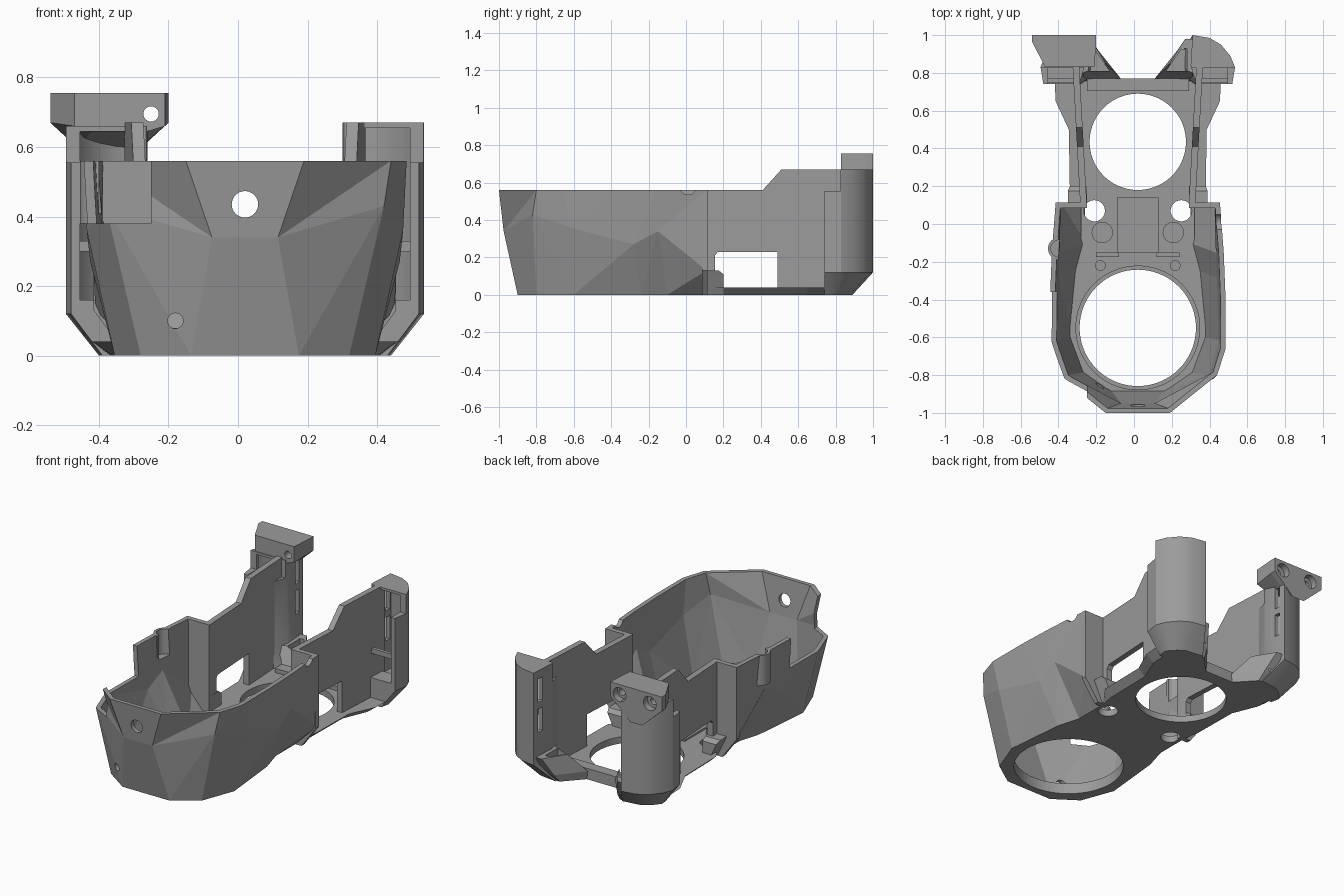
import bpy, bmesh, math

if "Cube" in bpy.data.objects:
    bpy.data.objects.remove(bpy.data.objects["Cube"])

CX = 0.02  # the housing is mirrored about this x
mat = bpy.data.materials.new("matte grey plastic")
mat.diffuse_color = (0.33, 0.33, 0.33, 1)
mat.use_nodes = True
mat.node_tree.nodes["Principled BSDF"].inputs["Base Color"].default_value = mat.diffuse_color


def make(name, verts, faces, fix=True):
    me = bpy.data.meshes.new(name)
    me.from_pydata(verts, [], faces)
    if fix:
        bm = bmesh.new()
        bm.from_mesh(me)
        bmesh.ops.recalc_face_normals(bm, faces=bm.faces)
        bm.to_mesh(me)
        bm.free()
    ob = bpy.data.objects.new(name, me)
    bpy.context.collection.objects.link(ob)
    me.materials.append(mat)
    return ob


def loft(name, rings):
    n = len(rings[0])
    verts = [p for r in rings for p in r]
    faces = [tuple(range(n)), tuple(range(len(verts) - n, len(verts)))]
    for k in range(len(rings) - 1):
        for i in range(n):
            j = (i + 1) % n
            faces.append((k * n + i, k * n + j, (k + 1) * n + j, (k + 1) * n + i))
    return make(name, verts, faces)


def prism(name, poly, z0, z1):
    return loft(name, [[(x, y, z) for x, y in poly] for z in (z0, z1)])


def box(name, x0, x1, y0, y1, z0, z1):
    return prism(name, [(x0, y0), (x1, y0), (x1, y1), (x0, y1)], z0, z1)


def cyl(name, c, r, depth, axis="z", n=48):
    ends = []
    for d in (-depth / 2, depth / 2):
        ring = []
        for i in range(n):
            a = 2 * math.pi * i / n
            u, v = r * math.cos(a), r * math.sin(a)
            o = {"z": (u, v, d), "y": (u, d, v), "x": (d, u, v)}[axis]
            ring.append(tuple(c[k] + o[k] for k in range(3)))
        ends.append(ring)
    return loft(name, ends)


def apply(ob, mod):
    bpy.context.view_layer.objects.active = ob
    bpy.ops.object.modifier_apply(modifier=mod.name)


def cut(ob, *cutters):
    for c in cutters:
        m = ob.modifiers.new("cut", "BOOLEAN")
        m.operation, m.solver, m.object = "DIFFERENCE", "EXACT", c
        apply(ob, m)
        bpy.data.objects.remove(c)


def smooth(ob):
    bpy.ops.object.select_all(action="DESELECT")
    ob.select_set(True)
    bpy.context.view_layer.objects.active = ob
    bpy.ops.object.shade_smooth_by_angle(angle=math.radians(30))


def side(poly, s):
    return [(CX + s * p[0],) + tuple(p[1:]) for p in poly]


# Faceted front bowl: three half outlines, mirrored and joined around the front
low = [(0.155, -0.9, 0), (0.30, -0.8, 0), (0.375, -0.6, 0),
       (0.34, -0.24, 0), (0.30, -0.1, 0), (0.30, 0.11, 0)]
mid = [(0.095, -0.975, 0.34), (0.40, -0.82, 0.43), (0.455, -0.62, 0.36),
       (0.445, -0.28, 0.27), (0.44, -0.15, 0.34), (0.43, 0.11, 0.13)]
top = [(0.17, -1, 0.56), (0.42, -0.8, 0.56), (0.465, -0.66, 0.56),
       (0.465, -0.4, 0.56), (0.455, -0.15, 0.56), (0.435, 0.11, 0.56)]
verts, faces = [], []
for ring in (low, mid, top):
    verts += side(ring[::-1], -1) + side(ring, 1)
for k in range(2):
    for i in range(11):
        a, b, c, d = k * 12 + i, k * 12 + i + 1, (k + 1) * 12 + i + 1, (k + 1) * 12 + i
        outward = (i > 5) != (k == 0 and i in (3, 7))
        faces += [(a, b, c), (a, c, d)] if outward else [(a, b, d), (b, c, d)]
bowl = make("front_bowl", verts, faces, fix=False)
m = bowl.modifiers.new("wall", "SOLIDIFY")
m.thickness, m.offset = 0.027, -1
apply(bowl, m)
for v in bowl.data.vertices:  # level the rim and the foot
    v.co.z = 0.56 if v.co.z > 0.52 else 0 if v.co.z < 0.04 else v.co.z
cut(bowl,
    box("corner_notch", -0.7, -0.25, -1.2, -0.36, 0.38, 0.9),
    cyl("front_hole", (CX, -0.98, 0.435), 0.038, 0.3, "y"),
    cyl("small_hole", (-0.18, -0.9, 0.1), 0.022, 0.3, "y"),
    cyl("rim_dip", (0.45, 0.01, 0.58), 0.045, 0.3, "x"),
    cyl("boss_pocket", (-0.395, -0.13, 0.52), 0.045, 0.22))

# Half-round cable bulge on the left wall
bulge = cyl("cable_bulge", (-0.395, -0.13, 0.47), 0.06, 0.18)
cut(bulge, cyl("pocket", (-0.395, -0.13, 0.52), 0.045, 0.22),
    box("inner_half", -0.40, -0.2, -0.3, 0.1, 0.3, 0.7))
smooth(bulge)

# Base plate with the two large openings and the mounting holes
half = [p[:2] for p in low] + [(0.36, 0.2), (0.365, 0.5), (0.435, 0.65), (0.44, 0.77)]
full = side(half, 1) + side(half[::-1], -1)
foot = [(CX + (x - CX) * (0.88 if y > 0.15 else 1), y) for x, y in full]
plate = loft("base_plate", [[(x, y, 0) for x, y in foot], [(x, y, 0.04) for x, y in full]])
cut(plate,
    cyl("front_opening", (CX, -0.55, 0), 0.308, 0.3, n=72),
    cyl("rear_opening", (CX, 0.435, 0), 0.255, 0.3, n=72),
    *[cyl("screw_hole", (CX + s * 0.23, 0.07, 0), 0.056, 0.3) for s in (1, -1)])

# Raised details on the plate
box("centre_pad", CX - 0.11, CX + 0.11, -0.15, 0.14, 0.035, 0.05)
box("rear_bar", CX - 0.27, CX + 0.27, 0.705, 0.77, 0.03, 0.065)
lip = cyl("front_lip", (CX, -0.55, 0.05), 0.33, 0.03, n=72)
cut(lip, cyl("lip_opening", (CX, -0.55, 0.05), 0.308, 0.2, n=72))

plan = [(0.31, 0.74), (0.50, 0.74), (0.515, 0.83), (0.49, 0.89), (0.44, 0.95),
        (0.38, 0.985), (0.29, 1.0), (0.28, 0.84)]
foot = [(0.30, 0.74), (0.41, 0.74), (0.42, 0.79), (0.40, 0.82), (0.37, 0.85),
        (0.33, 0.875), (0.22, 0.89), (0.22, 0.80)]
void = [(0.33, 0.845), (0.485, 0.845), (0.465, 0.885), (0.42, 0.93),
        (0.37, 0.96), (0.315, 0.97), (0.305, 0.85)]
wall = [(0.11, 0.03), (0.11, 0.56), (0.41, 0.56), (0.51, 0.67), (0.86, 0.67), (0.86, 0.03),
        (0.49, 0.03), (0.49, 0.23), (0.17, 0.23), (0.155, 0.21), (0.155, 0.03)]
jog = [(0.27, 0), (0.34, 0), (0.435, 0.13), (0.435, 0.56), (0.27, 0.56)]

for s, tag in ((1, "right"), (-1, "left")):
    # Rear side wall, leaning outwards towards the back
    loft(tag + "_rear_wall",
         [side([(0.27 + 0.055 * (y - 0.11) + t, y, z) for y, z in wall], s) for t in (0, 0.035)])

    # Step between bowl and rear wall
    loft(tag + "_step", [side([(x, y, z) for x, z in jog], s) for y in (0.085, 0.115)])
    loft(tag + "_step_foot", [
        side([(0.27, 0.11, z), (x, 0.11, z), (x, y, z), (0.27, y, z)], s)
        for x, y, z in ((0.31, 0.2, 0.005), (0.36, 0.2, 0.11), (0.37, 0.175, 0.13))])

    # Hollow rounded post: low front flange, front window and two inner slots
    h = 0.67 if s > 0 else 0.66
    post = loft(tag + "_post",
                [side([(x, y, 0) for x, y in foot], s)]
                + [side([(x, y, z) for x, y in plan], s) for z in (0.12, h)])
    cut(post, prism("void", side(void, s), 0.12, h - 0.015),
        prism("above_flange", side([(0.2, 0.6), (0.6, 0.6), (0.6, 0.825), (0.2, 0.825)], s), 0.555, 1),
        prism("window", side([(0.34, 0.7), (0.475, 0.7), (0.475, 0.86), (0.34, 0.86)], s),
              0.16, h - 0.015),
        *[prism("slot", side([(0.2, 0.92), (0.33, 0.92), (0.33, 0.96), (0.2, 0.96)], s),
                z, z + 0.14) for z in (0.3, 0.48)])
    smooth(post)
    prism(tag + "_window_bar", side([(0.33, 0.75), (0.48, 0.75), (0.48, 0.77), (0.33, 0.77)], s),
          0.30, 0.33)

    # Sloping outlet at the foot of the post
    duct = loft(tag + "_outlet", [
        side([(0.07, 0.74, 0), (0.28, 0.74, 0), (0.28, 0.88, 0), (0.2, 0.88, 0)], s),
        side([(0.09, 0.77, 0.05), (0.29, 0.76, 0.05), (0.29, 0.92, 0.05), (0.21, 0.92, 0.05)], s),
        side([(0.17, 0.85, 0.16), (0.29, 0.80, 0.16), (0.29, 0.98, 0.16), (0.25, 0.98, 0.16)], s)])
    cut(duct, prism("outlet_slot", side([(0.15, 0.81), (0.26, 0.81), (0.26, 0.93), (0.235, 0.93)], s),
                    0.06, 0.3))

    # Round seat and small stud on the floor
    cyl(tag + "_seat", (CX + s * 0.188, -0.045, 0.05), 0.056, 0.06)
    cyl(tag + "_stud", (CX + s * 0.198, -0.22, 0.045), 0.028, 0.05)
    prism(tag + "_floor_rib", side([(0.1, -0.175), (0.22, -0.175), (0.22, -0.15), (0.1, -0.15)], s),
          0.03, 0.07)

# Mounting bracket on top of the left post, with two counterbored holes
back = [(-0.54, 0.755), (-0.2, 0.755), (-0.2, 0.67), (-0.33, 0.55), (-0.41, 0.55), (-0.54, 0.67)]
neck = [(-0.54, 0.755), (-0.2, 0.755), (-0.2, 0.67), (-0.28, 0.60), (-0.46, 0.60), (-0.54, 0.67)]
front = [(-0.47, 0.755), (-0.21, 0.755), (-0.21, 0.66), (-0.26, 0.645), (-0.42, 0.645), (-0.47, 0.66)]
bracket = loft("mount_bracket", [[(x, y, z) for x, z in ring]
                                 for y, ring in ((1.0, back), (0.965, neck), (0.83, front))])
cut(bracket, *[cyl("bore", (x, 1.0, 0.695), 0.042, 0.08, "y") for x in (-0.26, -0.46)],
    cyl("screw", (-0.25, 0.95, 0.695), 0.022, 0.4, "y"),
    cyl("blind_screw", (-0.46, 0.95, 0.695), 0.022, 0.12, "y"))
